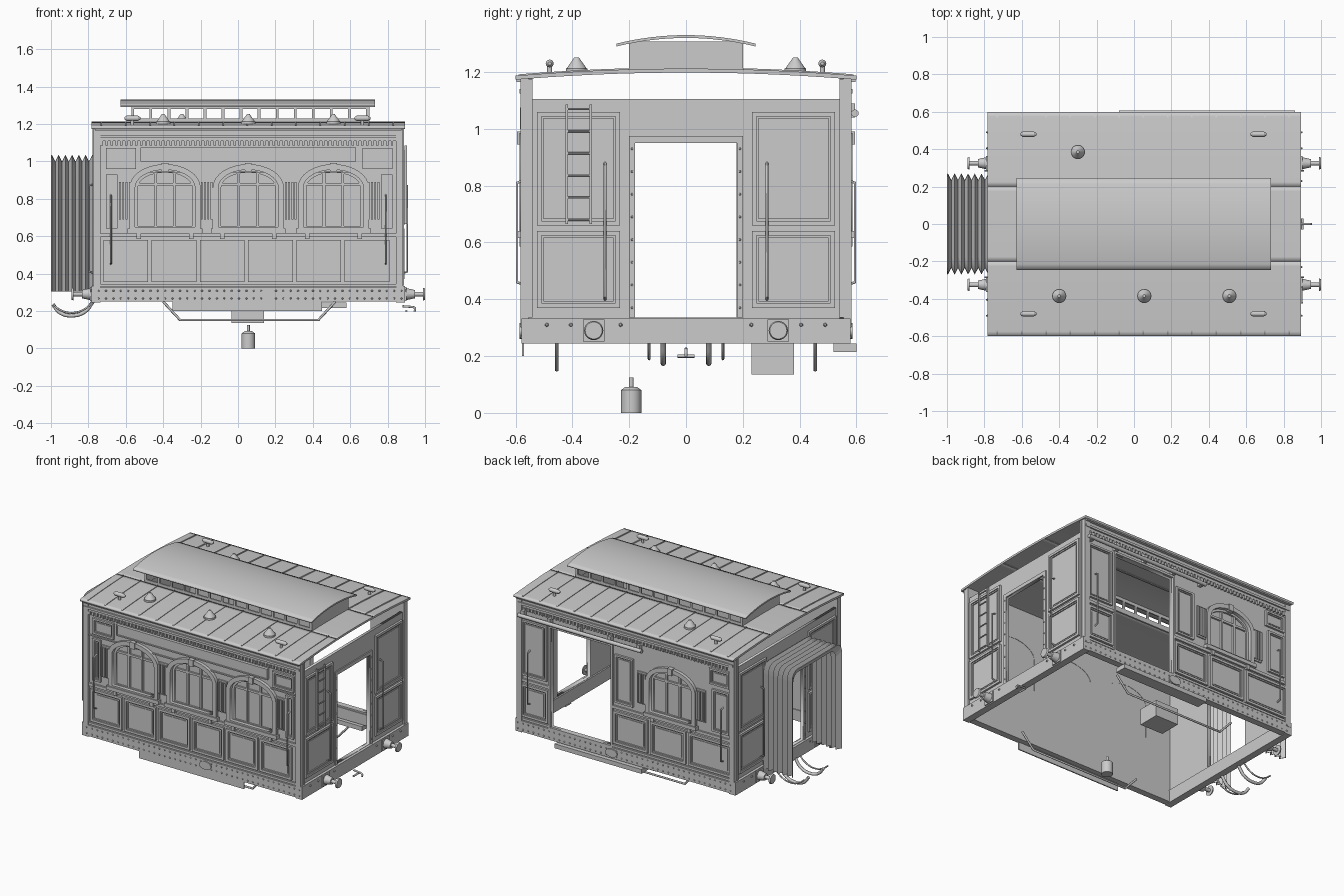
import bpy, bmesh, math
from mathutils import Matrix, Vector

cube = bpy.data.objects.get("Cube")
if cube:
    bpy.data.objects.remove(cube)

grey = bpy.data.materials.new("painted grey")
grey.diffuse_color = (0.6, 0.6, 0.6, 1)
grey.use_nodes = True
grey.node_tree.nodes["Principled BSDF"].inputs["Base Color"].default_value = (0.6, 0.6, 0.6, 1)

CX, HALF, WALL = 0.055, 0.82, 0.565   # body centre, half length, side wall plane


def activate(ob):
    bpy.context.collection.objects.link(ob)
    bpy.ops.object.select_all(action='DESELECT')
    ob.select_set(True)
    bpy.context.view_layer.objects.active = ob


class Part:
    """Collects boxes and rods into one named object."""
    def __init__(self, name):
        self.name, self.bm = name, bmesh.new()

    def box(self, a, b):
        a, b = Vector(a), Vector(b)
        size = Matrix.Diagonal([max(abs(k), 0.001) for k in b - a] + [1])
        bmesh.ops.create_cube(self.bm, size=1, matrix=Matrix.Translation((a + b) / 2) @ size)

    def block(self, at, u0, u1, v0, v1, d0, d1):
        self.box(at(u0, d0, v0), at(u1, d1, v1))

    def rod(self, a, b, r, r2=None, seg=12):
        a, b = Vector(a), Vector(b)
        turn = (b - a).to_track_quat('Z', 'Y').to_matrix().to_4x4()
        bmesh.ops.create_cone(self.bm, cap_ends=True, segments=seg, radius1=r,
                              radius2=r if r2 is None else r2, depth=(b - a).length,
                              matrix=Matrix.Translation((a + b) / 2) @ turn)

    def frame(self, at, u0, u1, v0, v1, t, d):
        for lo, hi in ((u0, u0 + t), (u1 - t, u1)):
            self.block(at, lo, hi, v0, v1, 0, d)
        for lo, hi in ((v0, v0 + t), (v1 - t, v1)):
            self.block(at, u0 + t, u1 - t, lo, hi, 0, d)

    def panel(self, at, u0, u1, v0, v1, t=0.016):
        self.frame(at, u0, u1, v0, v1, t, 0.014)
        self.frame(at, u0 + t, u1 - t, v0 + t, v1 - t, t / 2, 0.007)
        k = t * 2.2
        self.block(at, u0 + k, u1 - k, v0 + k, v1 - k, 0, 0.004)

    def finish(self, smooth=False):
        mesh = bpy.data.meshes.new(self.name)
        self.bm.to_mesh(mesh)
        self.bm.free()
        mesh.materials.append(grey)
        ob = bpy.data.objects.new(self.name, mesh)
        activate(ob)
        if smooth:
            bpy.ops.object.shade_smooth_by_angle(angle=math.radians(35))
        return ob


def curve_part(name, loops, closed, matrix=Matrix(), extrude=0, bevel=0, soft=False):
    cu = bpy.data.curves.new(name, 'CURVE')
    cu.dimensions = '3D' if bevel else '2D'
    if not bevel:
        cu.fill_mode, cu.extrude = 'BOTH', extrude
    cu.bevel_depth, cu.bevel_resolution, cu.use_fill_caps = bevel, 2, True
    cu.resolution_u = 6
    for pts in loops:
        sp = cu.splines.new('BEZIER' if soft else 'POLY')
        knots = sp.bezier_points if soft else sp.points
        knots.add(len(pts) - 1)
        for k, p in zip(knots, pts):
            if soft:
                k.co, k.handle_left_type, k.handle_right_type = p, 'AUTO', 'AUTO'
            else:
                k.co = (*p, 0, 1)[:4] if len(p) == 2 else (*p, 1)
        sp.use_cyclic_u = closed
    cu.materials.append(grey)
    ob = bpy.data.objects.new(name, cu)
    ob.matrix_world = matrix
    activate(ob)
    bpy.ops.object.convert(target='MESH')
    if bevel:
        bpy.ops.object.shade_smooth_by_angle(angle=math.radians(50))


def side(s):
    return lambda u, d, v: (u, s * (WALL + d), v)


def end(e):
    return lambda u, d, v: (CX + e * (HALF + d), u, v)


def on_side(y):
    return Matrix(((1, 0, 0, 0), (0, 0, -1, y), (0, 1, 0, 0), (0, 0, 0, 1)))


def on_end(x):
    return Matrix(((0, 0, 1, x), (1, 0, 0, 0), (0, 1, 0, 0), (0, 0, 0, 1)))


def rect(u0, u1, v0, v1):
    return [(u0, v0), (u1, v0), (u1, v1), (u0, v1)]


def arch(c, w, v0, spring, rise):
    turns = [math.pi * i / 16 for i in range(17)]
    return [(c - w, v0), (c + w, v0)] + [(c + w * math.cos(a), spring + rise * math.sin(a)) for a in turns]


def arc_slab(name, x0, x1, y0, y1, top, drop, half, thick):
    ys = [y0 + (y1 - y0) * i / 16 for i in range(17)]
    over = [(y, top - drop * (y / half) ** 2) for y in ys]
    under = [(y, z - thick) for y, z in reversed(over)]
    curve_part(name, [over + under], True, on_end((x0 + x1) / 2), extrude=abs(x1 - x0) / 2)


# Side walls, with arched windows and one wide loading doorway at the back
X0, X1 = CX - HALF, CX + HALF
for s, label, windows in ((-1, "front", (-0.39, 0.055, 0.51)), (1, "back", (-0.29,))):
    at = side(s)
    holes = [arch(c, 0.16, 0.64, 0.86, 0.095) for c in windows]
    if s > 0:
        holes.append(rect(0.17, 0.63, 0.335, 1.02))
    curve_part(label + "_wall", [rect(X0, X1, 0.3, 1.18)] + holes, True, on_side(s * (WALL - 0.012)), 0.012)
    trim = Part(label + "_window_trim")
    for c in windows:
        curve_part(label + "_window_glass", [arch(c, 0.162, 0.635, 0.86, 0.097)], True, on_side(s * (WALL - 0.02)), 0.002)
        curve_part(label + "_window_arch", [arch(c, 0.19, 0.64, 0.86, 0.125), arch(c, 0.16, 0.65, 0.86, 0.095)],
                   True, on_side(s * (WALL + 0.01)), 0.012)
        curve_part(label + "_window_sash", [arch(c, 0.16, 0.64, 0.86, 0.095), arch(c, 0.145, 0.655, 0.86, 0.08)],
                   True, on_side(s * (WALL - 0.008)), 0.006)
        for u in (-0.05, 0.05):
            trim.block(at, c + u - 0.007, c + u + 0.007, 0.64, 0.945, -0.018, -0.004)
        trim.block(at, c - 0.16, c + 0.16, 0.87, 0.885, -0.018, -0.006)
        trim.block(at, c - 0.2, c + 0.2, 0.615, 0.64, 0, 0.03)
        trim.block(at, c - 0.018, c + 0.018, 0.945, 0.99, 0, 0.03)
        for u in (-0.14, 0.14):
            trim.block(at, c + u - 0.012, c + u + 0.012, 0.585, 0.615, 0, 0.022)
    # Fluted pilasters beside the windows
    for c in ((-0.605, -0.168, 0.282, 0.725) if s < 0 else (-0.515, -0.065)):
        trim.block(at, c - 0.034, c + 0.034, 0.68, 0.9, 0, 0.008)
        for k in range(4):
            u = c - 0.026 + k * 0.0173
            trim.block(at, u - 0.005, u + 0.005, 0.69, 0.89, 0, 0.018)
    trim.finish()
    # Mouldings and panels
    panels = Part(label + "_panels")
    if s < 0:
        for k in range(6):
            c = -0.6 + k * 0.258
            panels.panel(at, c - 0.12, c + 0.12, 0.355, 0.58)
        tall = ((-0.705, -0.645, 0.64, 0.93), (0.765, 0.825, 0.64, 0.93),
                (-0.705, -0.545, 0.96, 1.07), (0.665, 0.825, 0.96, 1.07))
    else:
        for u0, u1 in ((-0.75, -0.42), (-0.4, -0.13), (-0.11, 0.15), (0.65, 0.85)):
            panels.panel(at, u0, u1, 0.355, 0.58)
        tall = ((-0.73, -0.6, 0.64, 0.93), (0.0, 0.14, 0.64, 0.97),
                (0.66, 0.85, 0.64, 1.02), (-0.73, -0.58, 0.96, 1.07))
    for p in tall:
        panels.panel(at, *p, t=0.013)
    spans = ((X0, X1),) if s < 0 else ((X0, 0.16), (0.64, X1))
    for u0, u1 in spans:
        panels.block(at, u0, u1, 0.595, 0.615, 0, 0.012)
        panels.block(at, u0, u1, 0.33, 0.345, 0, 0.012)
    if s > 0:
        panels.frame(at, 0.155, 0.645, 0.32, 1.035, 0.015, 0.015)
    else:
        panels.frame(at, -0.52, 0.63, 1.0, 1.075, 0.008, 0.02)
        panels.block(at, -0.52, 0.63, 1.0, 1.075, 0, 0.014)
        panels.block(at, X0, X1, 0.94, 0.948, 0, 0.008)
    panels.finish()
    # Cornice with dentils
    cornice = Part(label + "_cornice")
    for v0, v1, d in ((1.108, 1.125, 0.012), (1.125, 1.14, 0.022), (1.14, 1.165, 0.012), (1.165, 1.185, 0.032)):
        cornice.block(at, X0, X1, v0, v1, -0.02, d)
    for k in range(60):
        u = X0 + 0.03 + k * 0.0263
        cornice.block(at, u, u + 0.013, 1.085, 1.108, 0, 0.014)
    cornice.finish()
    # Sill beam, rivets and oval plate
    sill = Part(label + "_sill")
    sill.block(at, X0, X1, 0.25, 0.325, -0.03, 0.015)
    for k in range(42):
        u = X0 + 0.02 + k * 0.0395
        for v in (0.267, 0.308):
            sill.rod(at(u, 0.014, v), at(u, 0.02, v), 0.006, 0.003, 6)
    sill.finish()
    oval = [(0.16 + 0.045 * math.cos(k * math.pi / 12), 0.288 + 0.028 * math.sin(k * math.pi / 12)) for k in range(24)]
    curve_part(label + "_oval_plate", [oval], True, on_side(s * (WALL + 0.018)), 0.004)
    # Grab rails and truss rods
    for u in (-0.68, 0.79):
        curve_part(label + "_grab_rail", [[at(u, 0, 0.45), at(u, 0.03, 0.46), at(u, 0.03, 0.81), at(u, 0, 0.82)]], False, bevel=0.005)
    truss = [(-0.4, s * 0.455, 0.25), (-0.31, s * 0.455, 0.152), (0.43, s * 0.455, 0.152), (0.52, s * 0.455, 0.25)]
    curve_part(label + "_truss_rod", [truss], False, bevel=0.007)

# End walls, corner posts, beams, buffers
for e, label in ((1, "right"), (-1, "left")):
    at = end(e)
    x = CX + e * HALF
    door = rect(-0.18, 0.178, 0.335, 0.95)
    curve_part(label + "_end_wall", [rect(-WALL, WALL, 0.3, 1.105), door], True, on_end(x - e * 0.01), 0.01)
    trim = Part(label + "_end_trim")
    for m in (-1, 1):
        u0, u1 = sorted((m * 0.232, m * 0.525))
        trim.panel(at, u0, u1, 0.66, 1.06)
        trim.panel(at, u0, u1, 0.37, 0.64)
        lo, hi = sorted((m * 0.18, m * 0.2))
        trim.block(at, lo, hi, 0.335, 0.975, 0, 0.008)
        lo, hi = sorted((m * 0.54, m * 0.555))
        trim.block(at, lo, hi, 0.335, 1.175, -0.01, 0.012)
        lo, hi = sorted((m * 0.555, m * 0.582))
        trim.block(at, lo, hi, 0.3, 1.18, -0.03, 0.008)
        for k in range(8):
            v = 0.37 + k * 0.08
            trim.rod(at(m * 0.19, 0.007, v), at(m * 0.19, 0.012, v), 0.005, 0.003, 6)
    trim.block(at, -0.2, 0.2, 0.95, 0.975, 0, 0.008)
    trim.block(at, -0.58, 0.58, 0.245, 0.333, -0.03, 0.018)
    for u in (-0.49, -0.405, -0.23, 0.23, 0.405, 0.49):
        trim.rod(at(u, 0.018, 0.31), at(u, 0.025, 0.31), 0.007, 0.004, 6)
    trim.finish()
    buffers = Part(label + "_buffers")
    for u in (-0.325, 0.325):
        buffers.block(at, u - 0.038, u + 0.038, 0.252, 0.328, 0.018, 0.025)
        for d0, d1, r, r2 in ((0.025, 0.07, 0.032, 0.022), (0.07, 0.115, 0.012, 0.012), (0.115, 0.125, 0.034, 0.03)):
            buffers.rod(at(u, d0, 0.29), at(u, d1, 0.29), r, r2, 20)
    buffers.finish(True)
    for u in (-0.285, 0.285):
        curve_part(label + "_end_rail", [[at(u, 0, 0.4), at(u, 0.03, 0.41), at(u, 0.03, 0.87), at(u, 0, 0.88)]], False, bevel=0.005)

# Ladder on the right end
at = end(1)
ladder = Part("ladder")
for u in (-0.42, -0.335):
    ladder.block(at, u - 0.004, u + 0.004, 0.665, 1.085, 0.016, 0.028)
for k in range(6):
    v = 0.68 + k * 0.078
    ladder.rod(at(-0.42, 0.022, v), at(-0.335, 0.022, v), 0.004, seg=8)
ladder.finish()

# Main roof, left open under the raised centre
for name, x0, x1, y0, y1 in (("roof_front", -0.783, 0.892, -0.6, -0.2), ("roof_back", -0.783, 0.892, 0.2, 0.6),
                             ("roof_left", -0.783, -0.57, -0.2, 0.2), ("roof_right", 0.7, 0.892, -0.2, 0.2)):
    arc_slab(name, x0, x1, y0, y1, 1.212, 0.025, 0.6, 0.014)
for k in range(13):
    u = -0.73 + k * 0.13
    for y0, y1 in ((-0.59, -0.2), (0.2, 0.59)):
        arc_slab("roof_seam", u - 0.004, u + 0.004, y0, y1, 1.216, 0.025, 0.6, 0.006)
arc_slab("raised_roof", -0.628, 0.733, -0.245, 0.245, 1.33, 0.03, 0.245, 0.01)
raised = Part("raised_roof_windows")
for x in (-0.57, 0.69):
    raised.box((x, -0.2, 1.2), (x + 0.012, 0.2, 1.308))
for y in (-0.2, 0.19):
    raised.box((-0.57, y, 1.195), (0.7, y + 0.01, 1.228))
    raised.box((-0.57, y, 1.28), (0.7, y + 0.01, 1.308))
    for k in range(14):
        raised.box((-0.57 + k * 0.0965, y, 1.22), (-0.555 + k * 0.0965, y + 0.01, 1.29))
raised.finish()

# Roof ventilators
vents = Part("roof_ventilators")
for x, y in ((-0.4, -0.385), (0.055, -0.385), (0.51, -0.385), (-0.3, 0.385)):
    for z0, z1, r, r2 in ((1.19, 1.212, 0.038, 0.038), (1.212, 1.24, 0.036, 0.016), (1.24, 1.252, 0.016, 0.008)):
        vents.rod((x, y, z0), (x, y, z1), r, r2, 20)
for x in (-0.565, 0.665):
    for y in (-0.48, 0.48):
        vents.rod((x, y, 1.185), (x, y, 1.225), 0.009)
        vents.rod((x - 0.03, y, 1.23), (x + 0.03, y, 1.23), 0.014)
        for m in (-1, 1):
            vents.rod((x + m * 0.03, y, 1.23), (x + m * 0.043, y, 1.23), 0.014, 0.006)
vents.finish(True)

# Folding gangway bellows, open at the bottom
bellows = Part("gangway_bellows")
rows = []
for k in range(13):
    out = 0.0 if k % 2 else 0.035
    w, top, r = 0.235 + out, 1.0 + out, 0.06
    turns = [math.pi * i / 8 for i in range(5)]
    pts = [(w, 0.305)] + [(w - r + r * math.cos(a), top - r + r * math.sin(a)) for a in turns]
    pts += [(-y, z) for y, z in reversed(pts)]
    rows.append([bellows.bm.verts.new((-0.995 + k * 0.018, y, z)) for y, z in pts])
for a, b in zip(rows, rows[1:]):
    for i in range(len(a) - 1):
        bellows.bm.faces.new((a[i], a[i + 1], b[i + 1], b[i]))
bellows.finish().modifiers.new("thickness", 'SOLIDIFY').thickness = 0.005

# Hoses, chains and couplings
for y, r, low in ((-0.08, 0.01, 0.175), (0.08, 0.01, 0.175), (-0.13, 0.005, 0.19), (0.13, 0.005, 0.19)):
    hose = [(-0.99, y, 0.235), (-0.95, y, low + 0.015), (-0.89, y, low), (-0.82, y, low + 0.02), (-0.775, y, 0.25)]
    curve_part("coupling_hose", [hose], False, bevel=r, soft=True)
curve_part("coupling_hook", [[(0.88, 0, 0.225), (0.92, 0, 0.222), (0.945, 0, 0.215), (0.945, 0, 0.198)]], False, bevel=0.006, soft=True)
coupling = Part("coupling_bar")
coupling.rod((0.9, -0.03, 0.2), (0.9, 0.03, 0.2), 0.006)
coupling.finish(True)

# Rail along the top of the loading doorway
at = side(1)
rail = Part("door_rail")
rail.rod(at(-0.08, 0.03, 1.055), at(0.86, 0.03, 1.055), 0.013)
for u in (-0.05, 0.17, 0.4, 0.63, 0.83):
    rail.block(at, u - 0.012, u + 0.012, 1.04, 1.09, 0, 0.03)
rail.finish(True)

# Underframe: step, skirt, equipment box and tank
under = Part("underframe")
under.box((-0.08, 0.52, 0.215), (0.58, 0.6, 0.245))
under.box((-0.35, -0.578, 0.2), (0.45, -0.57, 0.25))
under.box((-0.035, 0.23, 0.135), (0.14, 0.38, 0.245))
under.finish()
tank = Part("hanging_tank")
for z0, z1, r, r2 in ((0, 0.08, 0.036, 0.036), (0.08, 0.092, 0.036, 0.02), (0.092, 0.125, 0.008, 0.008)):
    tank.rod((0.055, -0.193, z0), (0.055, -0.193, z1), r, r2, 24)
tank.finish(True)
